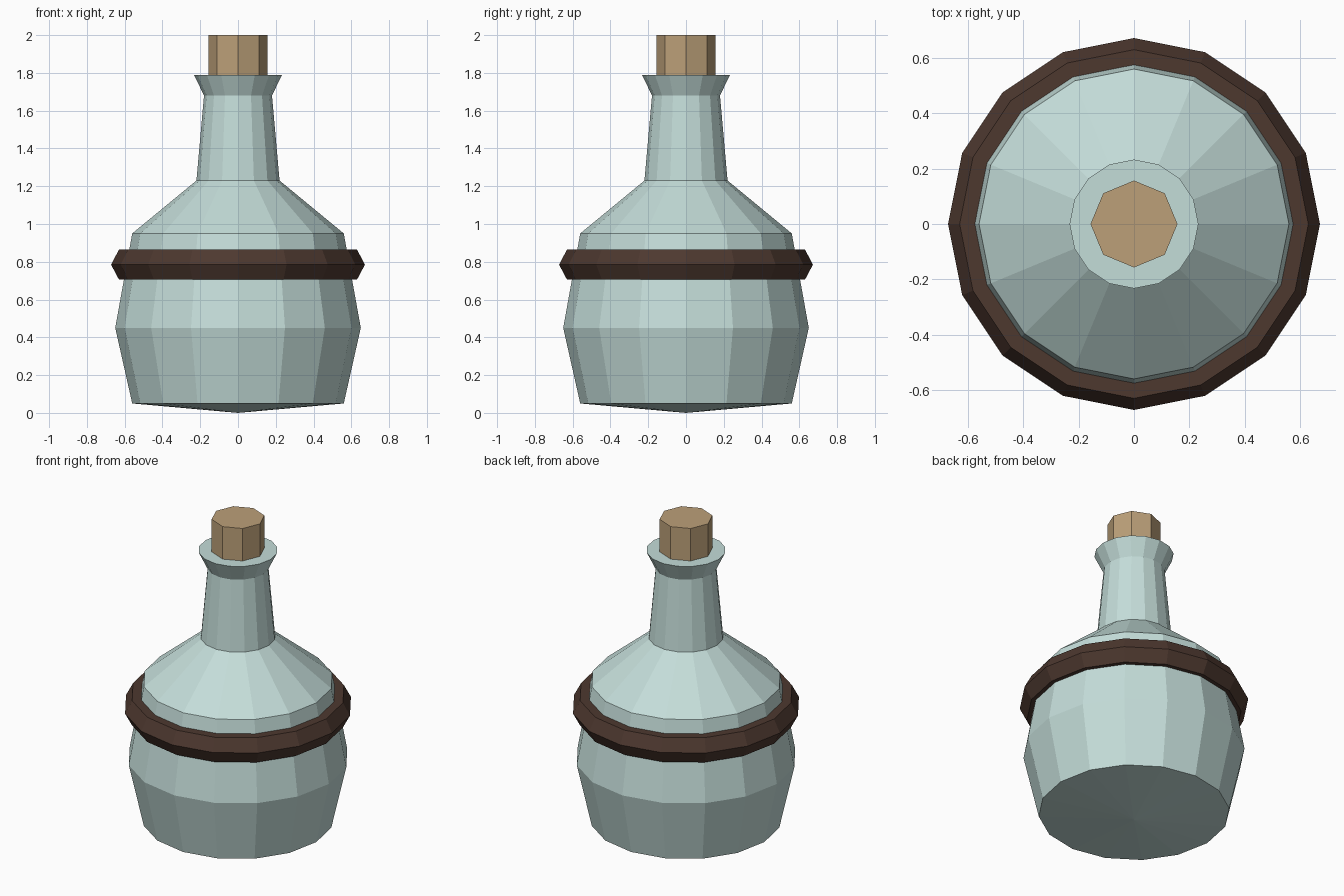
import bpy
import bmesh
from math import cos, sin, tau

cube = bpy.data.objects.get("Cube")
if cube:
    bpy.data.objects.remove(cube, do_unlink=True)


def material(name, rgb):
    """Flat colour given as sRGB bytes, stored as linear values."""
    colour = [(c / 255 / 12.92) if c < 11 else ((c / 255 + 0.055) / 1.055) ** 2.4 for c in rgb] + [1]
    mat = bpy.data.materials.new(name)
    mat.use_nodes = True
    mat.diffuse_color = colour
    bsdf = mat.node_tree.nodes["Principled BSDF"]
    bsdf.inputs["Base Color"].default_value = colour
    bsdf.inputs["Roughness"].default_value = 0.8
    return mat


def lathe(name, profile, sides, mat, closed=False):
    """Turn a (radius, height) profile about z; zero radius makes a pole."""
    bm = bmesh.new()
    rings = []
    for r, z in profile:
        if r == 0:
            rings.append([bm.verts.new((0, 0, z))] * sides)
        else:
            rings.append([bm.verts.new((r * cos(tau * i / sides), r * sin(tau * i / sides), z))
                          for i in range(sides)])
    pairs = list(zip(rings, rings[1:]))
    if closed:
        pairs.append((rings[-1], rings[0]))
    for low, high in pairs:
        for i in range(sides):
            j = (i + 1) % sides
            corners = dict.fromkeys((low[i], low[j], high[j], high[i]))
            bm.faces.new(list(corners))
    bmesh.ops.recalc_face_normals(bm, faces=bm.faces)
    mesh = bpy.data.meshes.new(name)
    bm.to_mesh(mesh)
    bm.free()
    mesh.materials.append(mat)
    obj = bpy.data.objects.new(name, mesh)
    bpy.context.collection.objects.link(obj)
    return obj


glass = material("pale_green_glass", (196, 221, 217))
leather = material("dark_brown_leather", (77, 56, 47))
cork = material("tan_cork", (188, 160, 121))

# Bottle: pointed base, belly, shoulder, neck and flared lip
lathe("bottle", [(0, 0), (0.56, 0.05), (0.65, 0.45), (0.56, 0.95), (0.22, 1.23),
                 (0.18, 1.68), (0.233, 1.79), (0, 1.79)], 16, glass)

# Band: ring with a hexagonal section around the belly
band_profile = [(0.588 + 0.084 * cos(tau * k / 6), 0.785 + 0.092 * sin(tau * k / 6)) for k in range(6)]
lathe("band", band_profile, 16, leather, closed=True)

# Stopper: eight-sided plug set into the neck
lathe("stopper", [(0, 1.6), (0.157, 1.6), (0.157, 2), (0, 2)], 8, cork)
